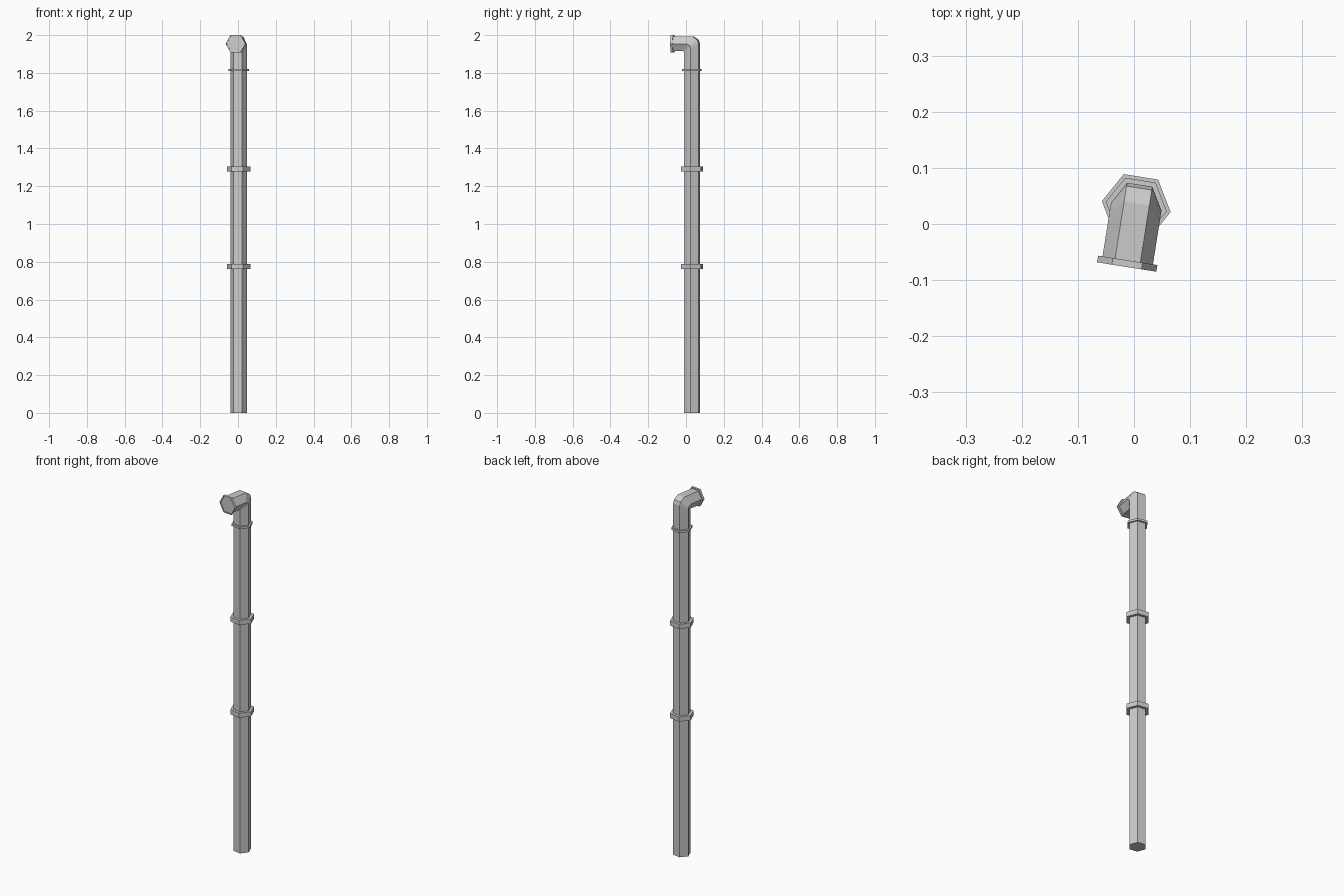
import bpy
import bmesh
from math import cos, sin, radians
from mathutils import Matrix

cube = bpy.data.objects.get("Cube")
if cube:
    bpy.data.objects.remove(cube, do_unlink=True)

metal = bpy.data.materials.new("grey metal")
metal.use_nodes = True
GREY = (0.6, 0.6, 0.6, 1)
metal.diffuse_color = GREY
metal.node_tree.nodes["Principled BSDF"].inputs["Base Color"].default_value = GREY

# Everything is modelled around the pipe axis, then turned and placed
PLACE = Matrix.Translation((0.004, 0.031, 0)) @ Matrix.Rotation(radians(-9), 4, "Z")
APOTHEM = cos(radians(30))
PIPE_R = 0.0455
SPOUT_Z = 1.954


def hex_sweep(name, stations):
    """Skin hexagon rings; each station is (radius, inner (y, z), outer (y, z))."""
    bm = bmesh.new()
    rings = []
    for r, (yi, zi), (yo, zo) in stations:
        ym, zm = (yi + yo) / 2, (zi + zo) / 2
        pts = [(r, ym, zm), (r / 2, yo, zo), (-r / 2, yo, zo),
               (-r, ym, zm), (-r / 2, yi, zi), (r / 2, yi, zi)]
        rings.append([bm.verts.new(p) for p in pts])
    for a, b in zip(rings, rings[1:]):
        for i in range(6):
            j = (i + 1) % 6
            bm.faces.new((a[i], a[j], b[j], b[i]))
    bm.faces.new(rings[0][::-1])
    bm.faces.new(rings[-1])
    bmesh.ops.recalc_face_normals(bm, faces=bm.faces)
    mesh = bpy.data.meshes.new(name)
    bm.to_mesh(mesh)
    bm.free()
    mesh.materials.append(metal)
    obj = bpy.data.objects.new(name, mesh)
    obj.matrix_world = PLACE
    bpy.context.collection.objects.link(obj)
    return obj


def upright(r, z):
    return r, (-r * APOTHEM, z), (r * APOTHEM, z)


def sideways(r, y):
    return r, (y, SPOUT_Z - r * APOTHEM), (y, SPOUT_Z + r * APOTHEM)


# Upright pipe with a bevelled elbow into the short spout
a = PIPE_R * APOTHEM
low, top = SPOUT_Z - a, SPOUT_Z + a
hex_sweep("pipe", [
    upright(PIPE_R, 0),
    (PIPE_R, (-a, low - 0.004), (a, SPOUT_Z + 0.002)),
    (PIPE_R, (-a - 0.001, low - 0.001), (a - 0.006, top - 0.019)),
    (PIPE_R, (-a - 0.005, low), (0.006, top)),
    sideways(PIPE_R, -0.1),
])

# Collars around the upright pipe
for name, z, r, h in (("lower_collar", 0.775, 0.062, 0.026),
                      ("middle_collar", 1.291, 0.062, 0.026),
                      ("upper_collar", 1.815, 0.055, 0.012)):
    hex_sweep(name, [upright(r, z - h / 2), upright(r, z + h / 2)])

# Flange at the spout mouth with a shallow recessed end
hex_sweep("spout_flange", [
    sideways(0.0535, -0.097),
    sideways(0.0535, -0.109),
    sideways(0.0475, -0.109),
    sideways(0.0475, -0.106),
])
